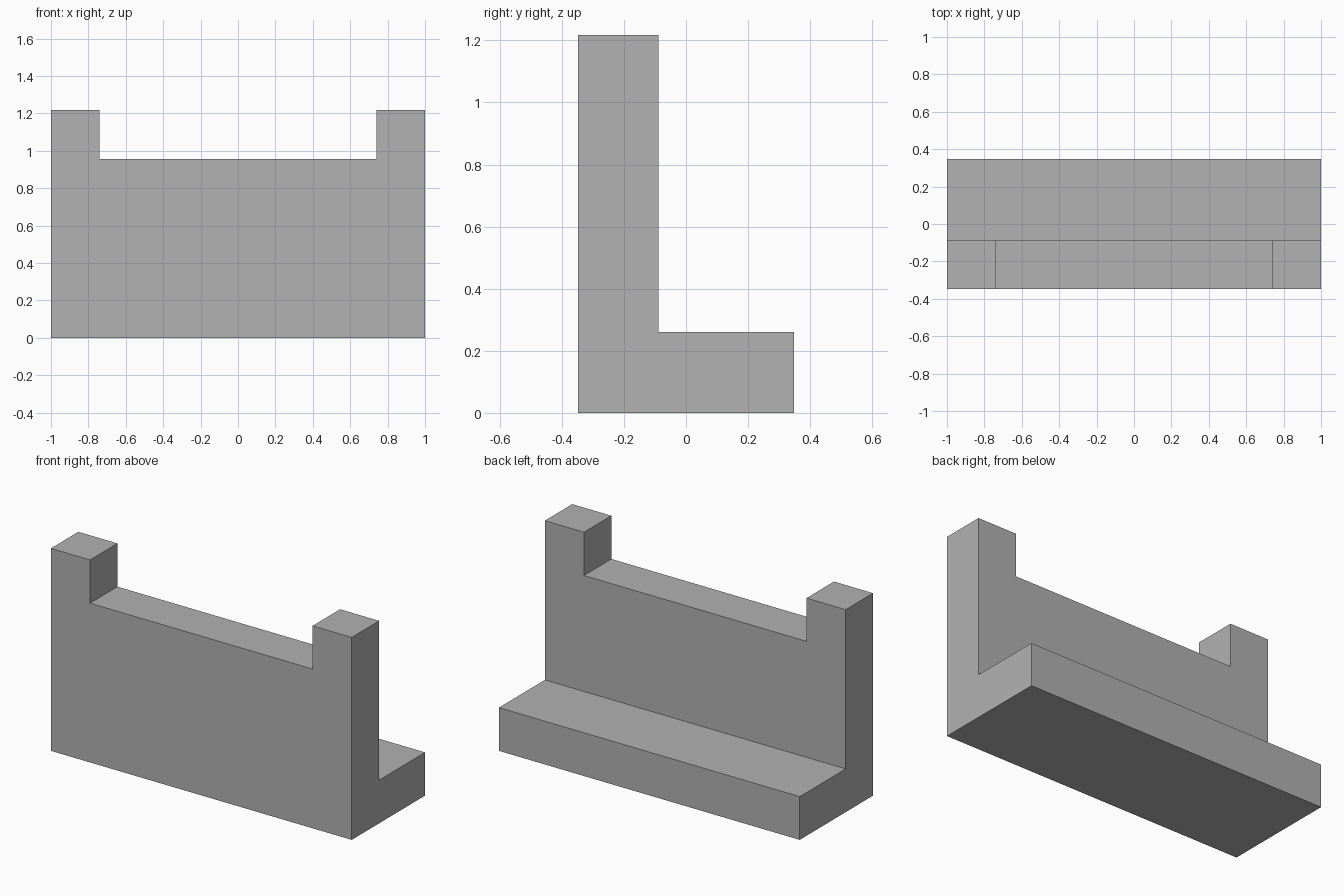
import bpy
import bmesh
import math

cube = bpy.data.objects.get("Cube")
if cube:
    bpy.data.objects.remove(cube, do_unlink=True)

# Dimensions
HALF_WIDTH = 1.0
HALF_DEPTH = 0.348
THICK = 0.26
WALL_TOP = 0.957
POST_TOP = WALL_TOP + THICK

# Single grey material
grey = bpy.data.materials.new("plain_grey")
grey.use_nodes = True
colour = (0.445, 0.445, 0.445, 1.0)
grey.diffuse_color = colour
grey.node_tree.nodes["Principled BSDF"].inputs["Base Color"].default_value = colour

# L-shaped side profile: upright wall at the front, foot at the back
wall_back = -HALF_DEPTH + THICK
profile = [
    (-HALF_DEPTH, 0), (HALF_DEPTH, 0), (HALF_DEPTH, THICK),
    (wall_back, THICK), (wall_back, WALL_TOP), (-HALF_DEPTH, WALL_TOP),
]

bm = bmesh.new()
end = bm.faces.new([bm.verts.new((-HALF_WIDTH, y, z)) for y, z in profile])
extruded = bmesh.ops.extrude_face_region(bm, geom=[end], use_keep_orig=True)
bmesh.ops.translate(
    bm, vec=(2 * HALF_WIDTH, 0, 0),
    verts=[g for g in extruded["geom"] if isinstance(g, bmesh.types.BMVert)])

# Cut across at the inner side of each corner post
for x in (THICK - HALF_WIDTH, HALF_WIDTH - THICK):
    bmesh.ops.bisect_plane(
        bm, geom=bm.verts[:] + bm.edges[:] + bm.faces[:],
        plane_co=(x, 0, 0), plane_no=(1, 0, 0))
bmesh.ops.recalc_face_normals(bm, faces=bm.faces[:])

# Raise the two corner posts from the ends of the wall top
ends = [f for f in bm.faces
        if f.normal.z > 0.9
        and f.calc_center_median().z > WALL_TOP - 0.01
        and abs(f.calc_center_median().x) > HALF_WIDTH - THICK]
for face in ends:
    post = bmesh.ops.extrude_discrete_faces(bm, faces=[face])["faces"][0]
    bmesh.ops.translate(bm, vec=(0, 0, POST_TOP - WALL_TOP), verts=post.verts[:])

# Merge coplanar pieces into clean flat faces
bmesh.ops.dissolve_limit(bm, angle_limit=math.radians(1),
                         verts=bm.verts[:], edges=bm.edges[:])
bmesh.ops.recalc_face_normals(bm, faces=bm.faces[:])

mesh = bpy.data.meshes.new("wall_with_foot_and_posts")
bm.to_mesh(mesh)
bm.free()
mesh.materials.append(grey)
obj = bpy.data.objects.new("wall_with_foot_and_posts", mesh)
bpy.context.collection.objects.link(obj)
